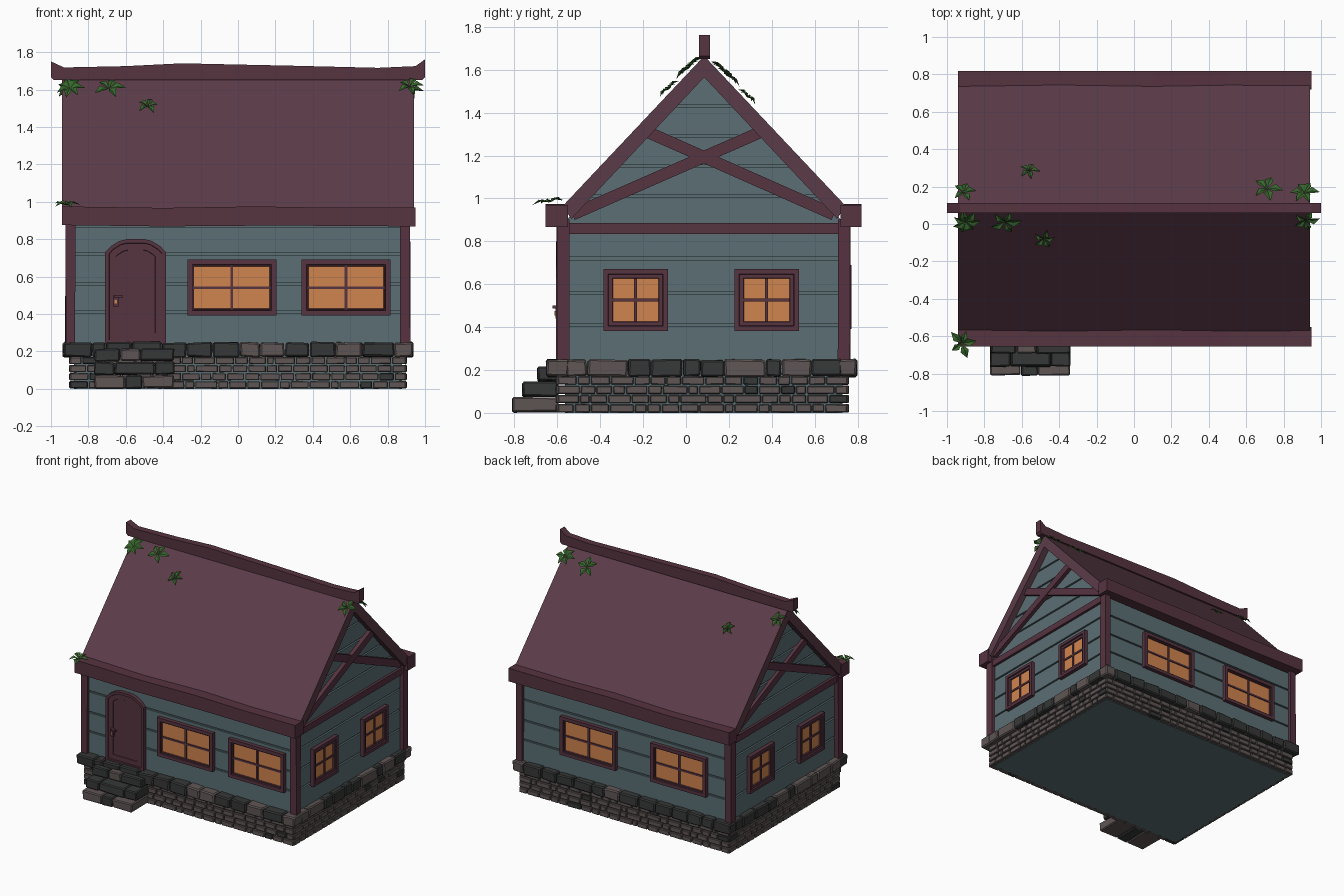
import bpy, bmesh, math, random
from mathutils import Matrix, Vector

if "Cube" in bpy.data.objects:
    bpy.data.objects.remove(bpy.data.objects["Cube"])

random.seed(4)


def colour(name, r, g, b):
    m = bpy.data.materials.new(name)
    lin = [(c / 255 / 12.92) if c < 10 else ((c / 255 + 0.055) / 1.055) ** 2.4 for c in (r, g, b)]
    m.diffuse_color = (*lin, 1)
    m.use_nodes = True
    m.node_tree.nodes["Principled BSDF"].inputs["Base Color"].default_value = m.diffuse_color
    return m


ROOF = colour("roof plum", 91, 59, 72)
TRIM = colour("trim plum", 86, 51, 64)
WALL = colour("wall teal", 91, 111, 116)
GLASS = colour("window amber", 208, 133, 78)
DARK = colour("dark stone", 54, 55, 55)
GREY = colour("grey stone", 95, 86, 85)
LEAF = colour("leaf green", 55, 102, 45)


def finish(bm, name, mats, bevel=0):
    bmesh.ops.recalc_face_normals(bm, faces=bm.faces)
    me = bpy.data.meshes.new(name)
    bm.to_mesh(me)
    bm.free()
    for m in mats:
        me.materials.append(m)
    ob = bpy.data.objects.new(name, me)
    bpy.context.collection.objects.link(ob)
    if bevel:
        mod = ob.modifiers.new("Bevel", 'BEVEL')
        mod.width, mod.segments = bevel, 1
    return ob


def frame(u, n, o):
    """Local frame: u along the wall, n outward, z up."""
    m = Matrix((u, n, (0, 0, 1))).transposed().to_4x4()
    m.translation = o
    return m


FRONT = frame((1, 0, 0), (0, -1, 0), (0, -0.577, 0))
BACK = frame((1, 0, 0), (0, 1, 0), (0, 0.743, 0))
RIGHT = frame((0, 1, 0), (1, 0, 0), (0.89, 0, 0))
LEFT = frame((0, 1, 0), (-1, 0, 0), (-0.89, 0, 0))
MID = frame((0, 1, 0), (1, 0, 0), (0, 0, 0))
XZ = frame((1, 0, 0), (0, 1, 0), (0, 0, 0))


def prism(bm, pts, n0, n1, M, mat=0, jit=0):
    """Extrude a (u, z) outline from n0 to n1; returns the n1 face."""
    rings = []
    for n in (n0, n1):
        rings.append([bm.verts.new(M @ Vector((u, n, z)) + Vector([random.uniform(-jit, jit) for _ in range(3)]))
                      for u, z in pts])
    k = len(pts)
    faces = [bm.faces.new(rings[0]), bm.faces.new(rings[1][::-1])]
    faces += [bm.faces.new((rings[0][i], rings[1][i], rings[1][(i + 1) % k], rings[0][(i + 1) % k]))
              for i in range(k)]
    for f in faces:
        f.material_index = mat
    bmesh.ops.recalc_face_normals(bm, faces=faces)
    return faces[1]


def rect(u0, u1, z0, z1):
    return [(u0, z0), (u1, z0), (u1, z1), (u0, z1)]


def inset(bm, f, thick, depth):
    bmesh.ops.inset_region(bm, faces=[f], thickness=thick, depth=0, use_even_offset=True, use_boundary=True)
    if depth:
        bmesh.ops.inset_region(bm, faces=[f], thickness=0.002, depth=depth, use_even_offset=True, use_boundary=True)


def stones(bm, M, u0, u1, n0, n1, z0, z1, length, p_dark, gap, jit):
    """A row of separate stones with uneven joints."""
    k = max(1, round((u1 - u0) / length))
    step = (u1 - u0) / k
    cuts = [u0] + [u0 + step * (i + random.uniform(-0.3, 0.3)) for i in range(1, k)] + [u1]
    for a, b in zip(cuts, cuts[1:]):
        prism(bm, rect(a + gap, b - gap, z0 + gap, z1 - gap), n0, n1, M,
              0 if random.random() < p_dark else 1, jit)


# Plank walls: stacked boards with open grooves over a slightly smaller core
CY, HALF = 0.083, 0.66


def half(z):
    return min(HALF, (1.59 - z) / 1.06)


def slab(z0, z1, cut=0.0):
    return [(CY - half(z0) + cut, z0), (CY + half(z0) - cut, z0),
            (CY + half(z1) - cut, z1), (CY - half(z1) + cut, z1)]


bm = bmesh.new()
levels = [0.2, 0.41, 0.56, 0.72, 0.87, 1.01, 1.15, 1.29, 1.43, 1.575]
for a, b in zip(levels, levels[1:]):
    prism(bm, slab(a + 0.006, b - 0.006), -0.89, 0.89, MID)
finish(bm, "wall_planks", [WALL])
bm = bmesh.new()
prism(bm, slab(0, 0.88, 0.012), -0.876, 0.876, MID)
prism(bm, slab(0.88, 1.56, 0.012), -0.876, 0.876, MID)
finish(bm, "wall_core", [WALL])

# Brick foundation and rough capstones
bricks, caps = bmesh.new(), bmesh.new()
for M, a, b, bn, c, d, cn in ((FRONT, -0.9, 0.9, 0.03, -0.935, 0.935, 0.073),
                              (BACK, -0.9, 0.9, 0.017, -0.935, 0.935, 0.052),
                              (RIGHT, -0.6, 0.755, 0.012, -0.56, 0.73, 0.045),
                              (LEFT, -0.6, 0.755, 0.012, -0.56, 0.73, 0.045)):
    for r in range(4):
        stones(bricks, M, a, b, -0.03, bn, r * 0.043, r * 0.043 + 0.043, 0.085, 0.06, 0.003, 0.001)
    stones(caps, M, c, d, -0.03, cn, 0.168, 0.25, 0.13, 0.8, 0.002, 0.005)
finish(bricks, "foundation_bricks", [DARK, GREY], 0.004)
finish(caps, "capstones", [DARK, GREY], 0.008)

# Stone door steps
bm = bmesh.new()
for n, z0, z1 in ((0.233, 0, 0.072), (0.185, 0.072, 0.145), (0.115, 0.145, 0.215)):
    stones(bm, FRONT, -0.77, -0.34, 0.02, n, z0 + 0.002, z1, 0.14, 0.5, 0.002, 0.004)
finish(bm, "door_steps", [DARK, GREY], 0.007)

# Corner posts
bm = bmesh.new()
for x0 in (-0.922, 0.868):
    for y0 in (-0.602, 0.71):
        prism(bm, rect(x0, x0 + 0.052, 0.24, 0.9), y0, y0 + 0.057, XZ, 0, 0.003)
finish(bm, "corner_posts", [TRIM])


# Gable band and crossed braces on both ends
def beam(bm, a, b, w, n, M):
    a, b = Vector(a), Vector(b)
    d = (b - a).normalized() * w / 2
    p = Vector((-d.y, d.x))
    prism(bm, [a + p, b + p, b - p, a - p], -0.01, n, M)


bm = bmesh.new()
for M in (RIGHT, LEFT):
    beam(bm, (-0.58, 0.86), (0.745, 0.86), 0.05, 0.02, M)
    beam(bm, (-0.53, 0.925), (0.36, 1.315), 0.055, 0.03, M)
    beam(bm, (0.69, 0.925), (-0.19, 1.315), 0.055, 0.024, M)
finish(bm, "gable_timbers", [TRIM])

# Roof slopes
bm = bmesh.new()
prism(bm, [(-0.575, 0.965), (0.085, 1.665), (0.745, 0.965), (0.705, 0.905), (0.085, 1.565), (-0.535, 0.905)],
      -0.94, 0.94, MID)
finish(bm, "roof", [ROOF])

# Eave beams and wavy ridge board with raised tips
bm = bmesh.new()
eave = [(-0.942, 0.875), (-0.4, 0.868), (0.2, 0.873), (0.948, 0.868),
        (0.948, 0.97), (0.5, 0.968), (0.1, 0.975), (-0.4, 0.967), (-0.942, 0.975)]
prism(bm, eave, -0.655, -0.55, XZ)
prism(bm, eave, 0.72, 0.818, XZ)
finish(bm, "eave_beams", [TRIM])
bm = bmesh.new()
prism(bm, [(-0.985, 1.65), (0.985, 1.65), (1, 1.665), (1, 1.762), (0.95, 1.725), (0.75, 1.716), (0.3, 1.727),
           (-0.3, 1.74), (-0.6, 1.725), (-0.93, 1.718), (-1, 1.75), (-1, 1.665)], 0.06, 0.113, XZ)
finish(bm, "ridge_board", [TRIM])


# Windows: stepped frame cut by insets, amber pane, crossed glazing bars
def window(name, M, u0, u1, z0, z1, steps):
    bm = bmesh.new()
    f = prism(bm, rect(u0, u1, z0, z1), -0.005, 0.03, M)
    for thick in steps:
        inset(bm, f, thick, -0.01)
    f.material_index = 1
    e = sum(steps) + 0.002
    uc, zc = (u0 + u1) / 2, (z0 + z1) / 2
    n = 0.03 - 0.01 * len(steps)
    prism(bm, rect(uc - 0.007, uc + 0.007, z0 + e, z1 - e), n - 0.004, n + 0.008, M)
    prism(bm, rect(u0 + e, u1 - e, zc - 0.007, zc + 0.007), n - 0.004, n + 0.007, M)
    finish(bm, name, [TRIM, GLASS])


for side, M, starts in (("front", FRONT, (-0.27, 0.34)), ("back", BACK, (0.065, -0.71))):
    for i, u in enumerate(starts):
        window(f"{side}_window_{i + 1}", M, u, u + 0.475, 0.392, 0.69, (0.026, 0.006))
for side, M in (("right", RIGHT), ("left", LEFT)):
    for i, u in enumerate((-0.385, 0.226)):
        window(f"{side}_window_{i + 1}", M, u, u + 0.3, 0.383, 0.67, (0.022, 0.018))

# Arched door with recessed leaf, panel line and handle
bm = bmesh.new()
f = prism(bm, [(-0.71, 0.24), (-0.385, 0.24), (-0.385, 0.73), (-0.415, 0.762), (-0.46, 0.79), (-0.5, 0.8),
               (-0.595, 0.8), (-0.635, 0.79), (-0.68, 0.762), (-0.71, 0.73)], -0.005, 0.03, FRONT)
inset(bm, f, 0.02, -0.008)
inset(bm, f, 0.035, -0.003)
finish(bm, "door", [TRIM])
bm = bmesh.new()
prism(bm, rect(-0.668, -0.64, 0.44, 0.5), 0.015, 0.032, FRONT, 1)
prism(bm, rect(-0.66, -0.648, 0.455, 0.475), 0.03, 0.036, FRONT, 0)
prism(bm, rect(-0.662, -0.615, 0.488, 0.5), 0.03, 0.046, FRONT, 1)
finish(bm, "door_handle", [GLASS, TRIM])

# Leaf tufts: folded diamond leaves spread round a centre on the roof
bm = bmesh.new()


def tuft(x, y, z, tilt, count, size):
    base = Matrix.Translation((x, y, z)) @ Matrix.Rotation(tilt, 4, 'X')
    for i in range(count):
        s = size * random.uniform(0.85, 1.1)
        M = base @ Matrix.Rotation(math.tau * (i + random.uniform(-0.15, 0.15)) / count, 4, 'Z')
        root, mid, tip, l, r = [bm.verts.new(M @ Vector(p)) for p in (
            (0, 0, 0.012), (s * 0.5, 0, 0.022), (s, 0, 0.012), (s * 0.5, s * 0.27, 0.032), (s * 0.5, -s * 0.27, 0.032))]
        for t in ((root, mid, l), (mid, tip, l), (root, r, mid), (mid, r, tip)):
            bm.faces.new(t)


for x, y, count, size in ((-0.9, 0.02, 7, 0.08), (-0.69, 0.02, 5, 0.085), (-0.48, -0.07, 5, 0.06),
                          (0.92, 0.03, 5, 0.07), (-0.91, 0.16, 5, 0.065), (-0.56, 0.275, 5, 0.06),
                          (0.71, 0.18, 5, 0.085), (0.91, 0.16, 6, 0.08)):
    tuft(x, y, 1.665 - 1.06 * abs(y - 0.085), 0.7 if y < 0.085 else -0.7, count, size)
tuft(-0.92, -0.635, 0.97, 0.15, 5, 0.08)
finish(bm, "leaf_tufts", [LEAF])
